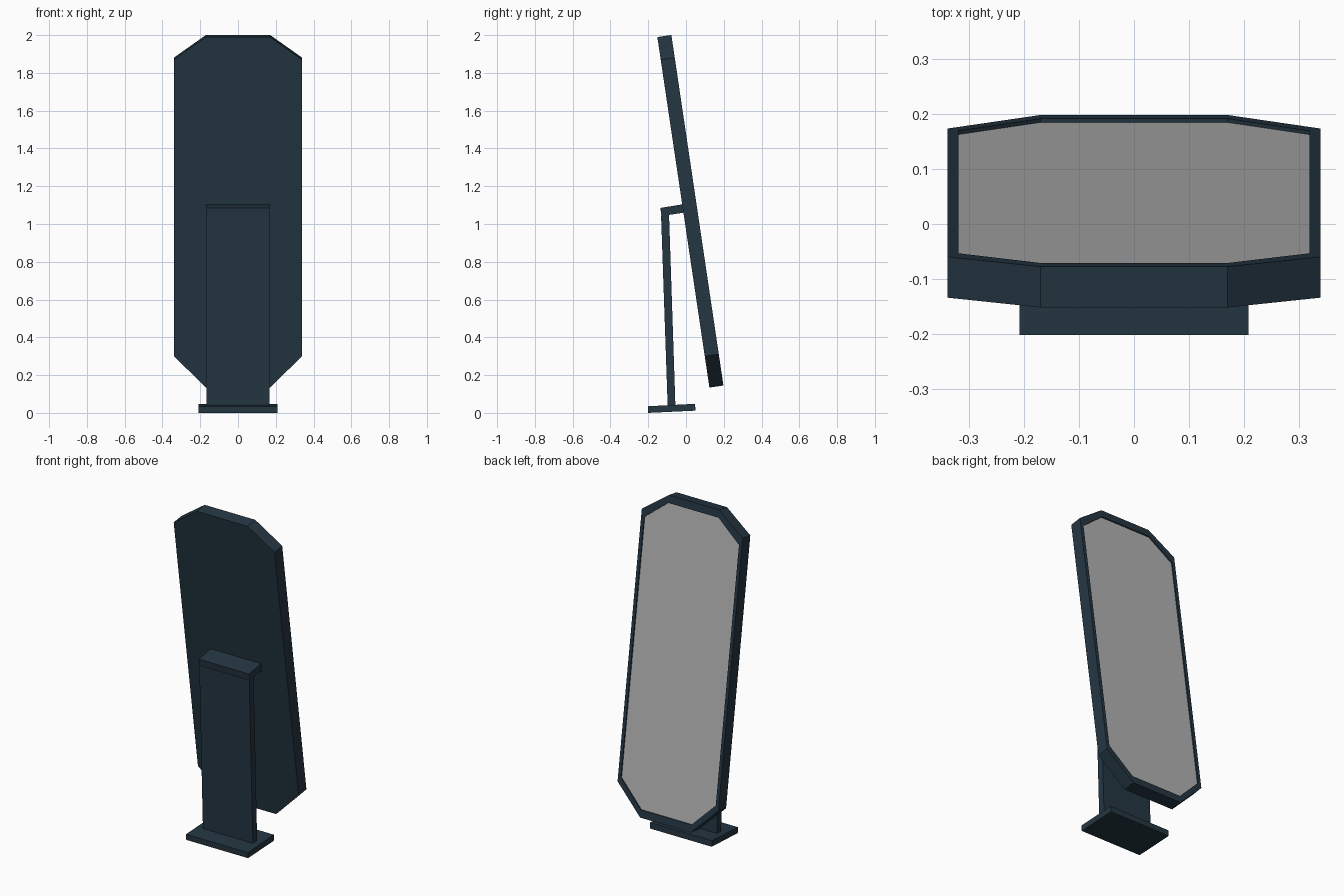
import bpy
import math

if "Cube" in bpy.data.objects:
    bpy.data.objects.remove(bpy.data.objects["Cube"])


def material(name, rgb):
    m = bpy.data.materials.new(name)
    m.diffuse_color = (*rgb, 1)
    m.use_nodes = True
    m.node_tree.nodes["Principled BSDF"].inputs["Base Color"].default_value = m.diffuse_color
    return m


navy = material("dark navy", (0.018, 0.037, 0.055))
silver = material("mirror grey", (0.45, 0.45, 0.45))


def add_mesh(name, verts, faces, mat):
    me = bpy.data.meshes.new(name)
    me.from_pydata(verts, [], faces)
    me.materials.append(mat)
    ob = bpy.data.objects.new(name, me)
    bpy.context.collection.objects.link(ob)
    return ob


def extrude_x(name, profile, half):
    """Closed (y, z) profile, counter-clockwise seen from +x, swept across x."""
    n = len(profile)
    verts = [(s * half, y, z) for s in (-1, 1) for y, z in profile]
    faces = [tuple(reversed(range(n))), tuple(range(n, 2 * n))]
    faces += [(i, (i + 1) % n, n + (i + 1) % n, n + i) for i in range(n)]
    return add_mesh(name, verts, faces, navy)


def octagon(y, half, lo, hi, cut_lo, cut_hi, flat=0.17):
    """Corner-cut panel outline in the xz plane."""
    right = [(flat, lo), (half, lo + cut_lo), (half, hi - cut_hi), (flat, hi)]
    return [(x, y, z) for x, z in right] + [(-x, y, z) for x, z in reversed(right)]


# Foot plate, slightly tilted with the post
extrude_x("base_plate", [(-0.2, 0), (0.05, 0.012), (0.048, 0.048), (-0.202, 0.035)], 0.208)

# Post
extrude_x("post", [(-0.097, 0.035), (-0.056, 0.035), (-0.09, 1.055), (-0.132, 1.045)], 0.168)

# Arm joining the post to the panel
extrude_x("arm", [(-0.13, 1.042), (-0.012, 1.06), (-0.018, 1.104), (-0.136, 1.085)], 0.169)

# Panel frame: solid front, sides, rear rim and shallow recess wall
L, T, B, D = 1.876, 0.075, 0.045, 0.007
inner = (0.319, B, L - B, 0.15, 0.12)
rings = [octagon(0, 0.339, 0, L, 0.168, 0.121),
         octagon(T, 0.339, 0, L, 0.168, 0.121),
         octagon(T, *inner),
         octagon(T - D, *inner)]
faces = [tuple(range(8))]
for r in range(3):
    for i in range(8):
        a, b = r * 8 + i, r * 8 + (i + 1) % 8
        faces.append((a, a + 8, b + 8, b))
frame = add_mesh("mirror_frame", sum(rings, []), faces, navy)

# Mirror glass
glass = add_mesh("mirror_glass", rings[3], [tuple(reversed(range(8)))], silver)

# Lean both back
for ob in (frame, glass):
    ob.location = (0, 0.124, 0.134)
    ob.rotation_euler = (math.radians(8.45), 0, 0)
